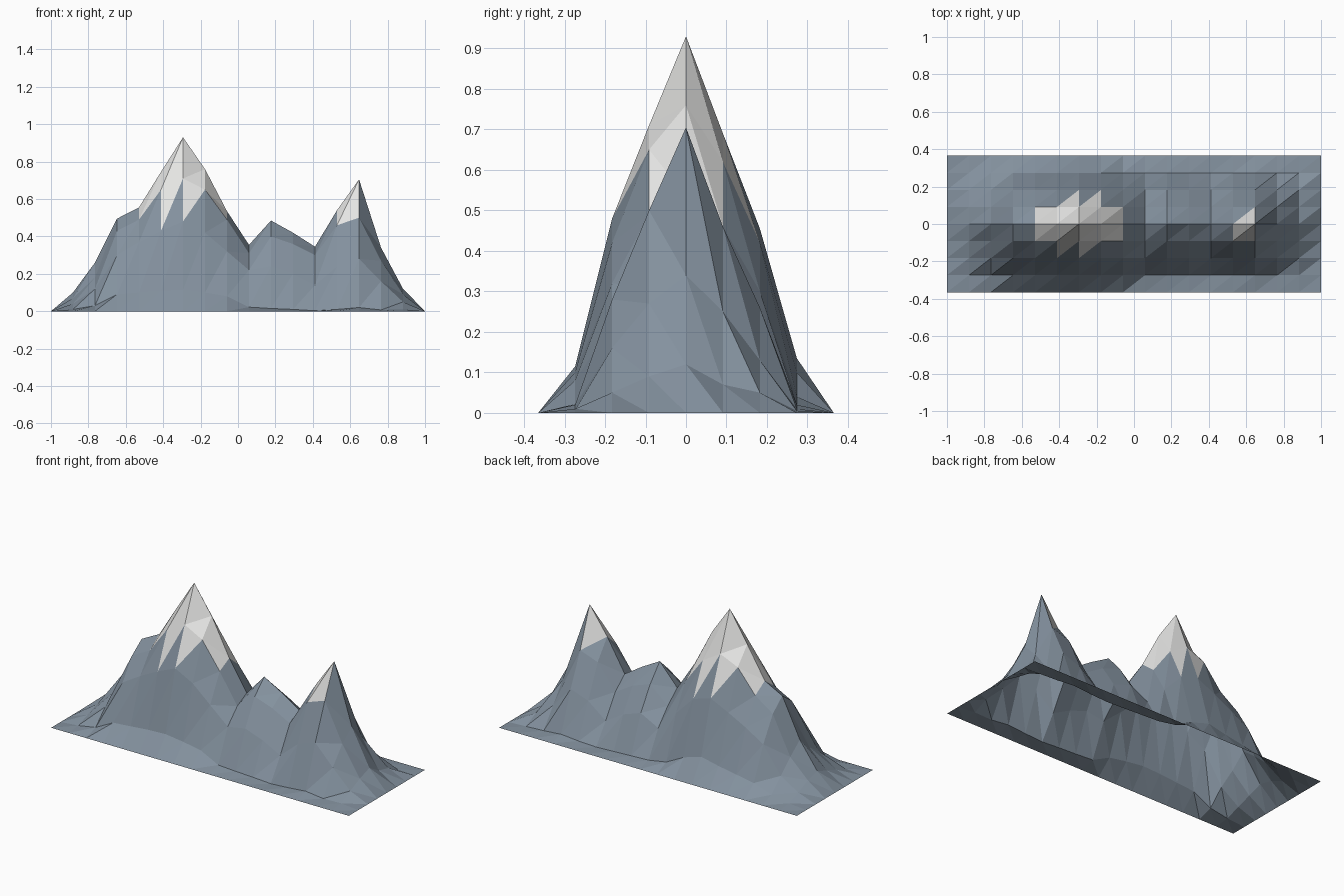
import bpy
import bmesh

cube = bpy.data.objects.get("Cube")
if cube:
    bpy.data.objects.remove(cube)


def flat_material(name, colour):
    mat = bpy.data.materials.new(name)
    mat.use_nodes = True
    mat.diffuse_color = (*colour, 1)
    shader = mat.node_tree.nodes["Principled BSDF"]
    shader.inputs["Base Color"].default_value = (*colour, 1)
    shader.inputs["Roughness"].default_value = 0.9
    return mat


rock = flat_material("slate rock", (0.23, 0.285, 0.345))
snow = flat_material("snow", (0.78, 0.78, 0.77))

# Long profiles of the range, in hundredths, running from right to left
front_foot = [1, 3, 9, 10, 11, 11.5, 10, 8, 2.2, 1.5, 1, 0.3, 1, 2, 0.7, 1]
front_slope = [4, 12, 30, 37, 43, 48, 42, 32, 22, 24, 20, 14, 24, 28, 16, 5]
front_shoulder = [7, 18, 43, 49, 65, 71, 65, 49, 31, 40, 36, 30, 46, 50, 27, 9]
ridge = [10, 26, 49.5, 55.5, 74.5, 93, 76, 53.5, 35.5, 48.5, 42, 34.5, 54, 70.5, 34, 12]
back_shoulder = [8, 19, 42, 50, 64, 69, 62, 46, 28, 38, 34, 27, 42, 46, 25, 7]
back_slope = [4, 11, 27, 34, 40, 45.5, 42, 30, 18, 24, 20, 13, 22, 26, 13, 5]
back_foot = [1, 3, 7, 9, 11, 13.5, 10, 4, 2, 1.5, 1, 0.5, 1, 2, 1, 0.5]

flat_edge = [0] * len(ridge)
profiles = [flat_edge, front_foot, front_slope, front_shoulder, ridge,
            back_shoulder, back_slope, back_foot, flat_edge]
HALF_DEPTH = 0.365
SNOW_LINE = 0.55

# Terrain sheet, every cell split along the same diagonal
bm = bmesh.new()
rows = []
for j, profile in enumerate(profiles):
    heights = [0, *profile, 0]
    y = HALF_DEPTH * (2 * j / (len(profiles) - 1) - 1)
    rows.append([bm.verts.new((2 * i / (len(heights) - 1) - 1, y, h / 100))
                 for i, h in enumerate(heights)])

for near, far in zip(rows, rows[1:]):
    for i in range(len(near) - 1):
        a, b, c, d = near[i], near[i + 1], far[i + 1], far[i]
        for corners in ((a, b, c), (a, c, d)):
            face = bm.faces.new(corners)
            # Snow covers faces whose middle is above the snow line
            face.material_index = int(face.calc_center_median().z > SNOW_LINE)

bm.normal_update()
mesh = bpy.data.meshes.new("mountain_range")
bm.to_mesh(mesh)
bm.free()
mesh.materials.append(rock)
mesh.materials.append(snow)
mountains = bpy.data.objects.new("mountain_range", mesh)
bpy.context.collection.objects.link(mountains)
